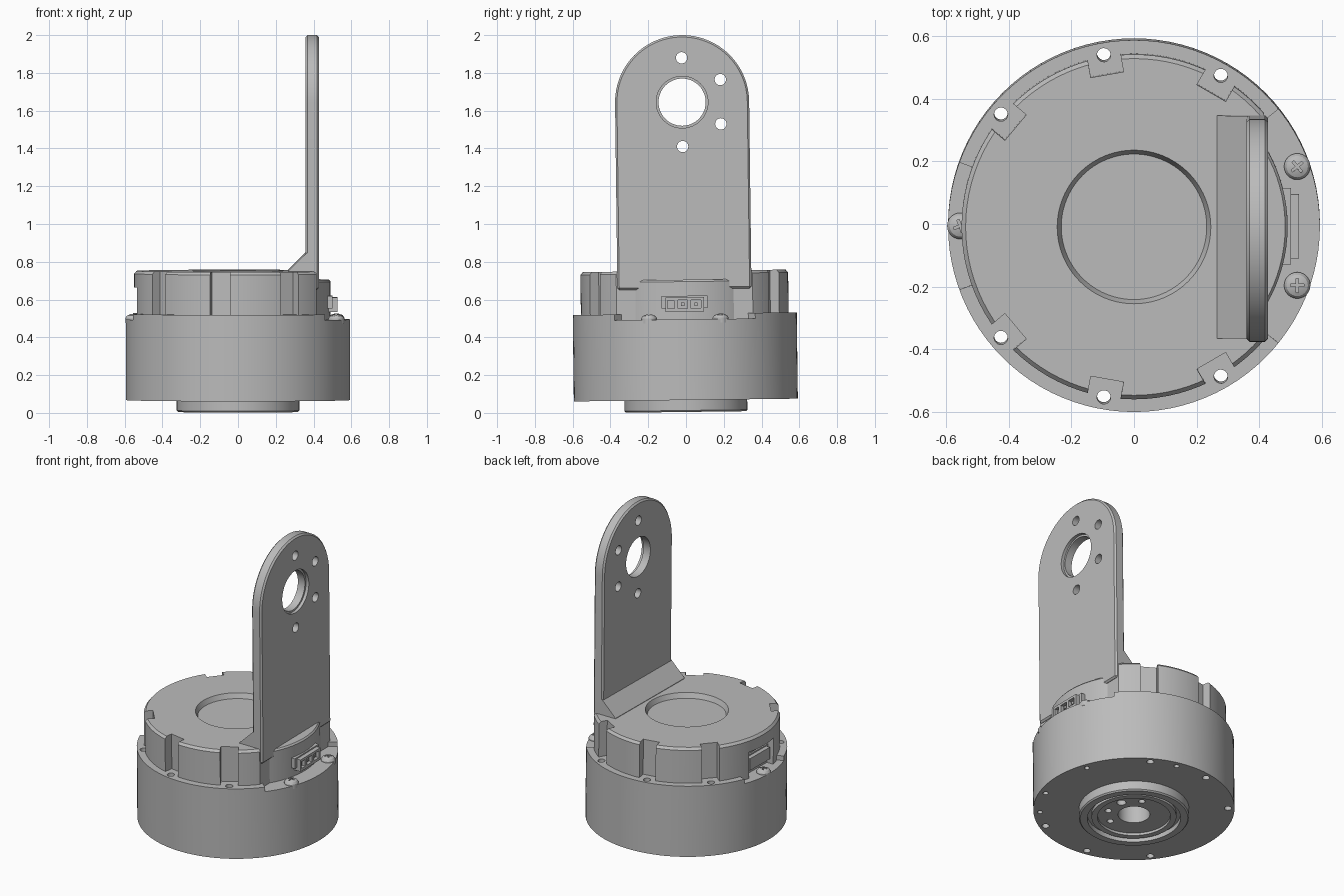
import bpy, bmesh
from math import radians, sin, cos, pi
from mathutils import Matrix

if "Cube" in bpy.data.objects:
    bpy.data.objects.remove(bpy.data.objects["Cube"])

grey = bpy.data.materials.new("machined grey")
grey.use_nodes = True
grey.diffuse_color = (0.5, 0.5, 0.5, 1)
grey.node_tree.nodes["Principled BSDF"].inputs["Base Color"].default_value = (0.5, 0.5, 0.5, 1)
parts = []


def finish(name, bm, keep=True):
    bmesh.ops.recalc_face_normals(bm, faces=bm.faces)
    mesh = bpy.data.meshes.new(name)
    bm.to_mesh(mesh)
    bm.free()
    ob = bpy.data.objects.new(name, mesh)
    bpy.context.collection.objects.link(ob)
    if keep:
        mesh.materials.append(grey)
        parts.append(ob)
    else:
        ob.hide_render = True
    return ob


def lathe(name, profile, steps=96, at=(0, 0, 0), keep=True):
    bm = bmesh.new()
    vs = [bm.verts.new((r, 0, z)) for r, z in profile]
    es = [bm.edges.new(p) for p in zip(vs, vs[1:])]
    bmesh.ops.spin(bm, geom=vs + es, cent=(0, 0, 0), axis=(0, 0, 1),
                   angle=2 * pi, steps=steps, use_merge=True)
    bmesh.ops.remove_doubles(bm, verts=bm.verts, dist=1e-5)
    bmesh.ops.translate(bm, verts=bm.verts, vec=at)
    return finish(name, bm, keep)


def prism(name, outline, lo, hi, matrix=Matrix(), keep=True):
    """Outline in the XY plane, extruded along Z, then placed by matrix."""
    bm = bmesh.new()
    face = bm.faces.new([bm.verts.new((u, v, lo)) for u, v in outline])
    top = bmesh.ops.extrude_face_region(bm, geom=[face])["geom"]
    bmesh.ops.translate(bm, vec=(0, 0, hi - lo),
                        verts=[g for g in top if isinstance(g, bmesh.types.BMVert)])
    bm.transform(matrix)
    return finish(name, bm, keep)


def box(name, x, y, z, matrix=Matrix(), keep=True):
    return prism(name, [(x[0], y[0]), (x[1], y[0]), (x[1], y[1]), (x[0], y[1])],
                 z[0], z[1], matrix, keep)


def arc(r, a, b, n, centre=(0, 0)):
    return [(centre[0] + r * cos(radians(a + (b - a) * i / n)),
             centre[1] + r * sin(radians(a + (b - a) * i / n))) for i in range(n + 1)]


def disc(r, lo, hi, at=(0, 0), matrix=Matrix(), n=24):
    return prism("cutter", arc(r, 0, 360, n, at)[:-1], lo, hi, matrix, False)


def turn(deg):
    return Matrix.Rotation(radians(deg), 4, "Z")


def apply(ob, mod):
    bpy.context.view_layer.objects.active = ob
    bpy.ops.object.modifier_apply(modifier=mod.name)


def cut(ob, cutters):
    for c in cutters:
        mod = ob.modifiers.new("cut", "BOOLEAN")
        mod.operation, mod.solver, mod.object = "DIFFERENCE", "EXACT", c
        apply(ob, mod)
        bpy.data.objects.remove(c)


# Base housing with the output hub stepped into its underside
base = lathe("base_housing", [
    (0, .2), (.094, .2), (.094, .03), (.215, .03), (.215, .014), (.25, .014),
    (.25, .035), (.275, .035), (.275, .005), (.317, .005), (.325, .013),
    (.325, .068), (.593, .068), (.593, .525), (0, .525)])
rim = .554
cutters = []
for middle, half in ((0, 39), (180, 20)):   # lowered ledges beside the sockets
    sector = arc(.7, middle - half, middle + half, 12) + arc(.47, middle + half, middle - half, 12)
    cutters.append(prism("cutter", sector, .495, .6, keep=False))
for a in (60, 100, 140, 220, 260, 300):     # through bolt holes
    cutters.append(disc(.022, 0, 1, (rim, 0), turn(a), 16))
for a in (20, 340, 77, 168, 193, 317):      # blind holes underneath
    cutters.append(disc(.016, 0, .12, (rim, 0), turn(a), 16))
for i in range(8):                          # hub bolt holes
    cutters.append(disc(.028 if i % 4 == 0 else .02, 0, .09, (.158, 0), turn(45 * i + 22), 16))
cut(base, cutters)

# Upper cap with a dished centre, bolt notches, flat side and socket window
cap = lathe("upper_cap", [
    (0, .45), (.55, .45), (.55, .737), (.537, .752), (.245, .752), (.232, .72), (0, .72)])
cutters = [box("cutter", (.493, .7), (-.053, .053), (.4, .9), turn(a), False)
           for a in (60, 100, 140, 220, 260, 300)]
cutters.append(box("cutter", (.415, .8), (-.6, .6), (.3, .9), keep=False))
cutters.append(box("cutter", (-.8, -.49), (-.125, .125), (.4, .665), keep=False))
cut(cap, cutters)

# Lower round boss that bulges out below the bracket
lathe("side_boss", [(0, .45), (.49, .45), (.49, .695), (.482, .705), (0, .705)])

# Upright bracket with rounded top, bearing hole and ring of bolt holes
upright = Matrix(((0, 0, 1, 0), (1, 0, 0, 0), (0, 1, 0, 0), (0, 0, 0, 1)))
half, eye = .355, 1.645
plate = prism("bracket_plate",
              [(-half, .655), (half, .655)] + arc(half, 0, 180, 48, (0, eye)),
              .358, .428, upright)
bev = plate.modifiers.new("edge", "BEVEL")
bev.width, bev.segments, bev.limit_method = .01, 1, "ANGLE"
apply(plate, bev)
cutters = [disc(.125, 0, 1, (0, eye), upright, 48), disc(.137, .408, 1, (0, eye), upright, 48)]
for x, y in arc(.235, 30, 330, 5, (0, eye)):
    cutters.append(disc(.03, 0, 1, (x, y), upright))
cut(plate, cutters)

# Sloping foot that braces the bracket on the cap
brace = Matrix(((1, 0, 0, 0), (0, 0, 1, 0), (0, 1, 0, 0), (0, 0, 0, 1)))
prism("bracket_foot", [(.265, .74), (.4, .74), (.4, .85), (.362, .85), (.265, .755)],
      -half, half, brace)

# Cable sockets on both sides
for side, deg in (("left", 0), ("right", 180)):
    spin = turn(deg)
    box(side + "_socket_shell", (.45, .5), (-.122, .122), (.555, .62), spin)
    socket = box(side + "_socket_body", (.45, .527), (-.102, .102), (.535, .612), spin)
    cut(socket, [box("cutter", (.505, .6), (y - w, y + w), (.553, .597), spin, False)
                 for y, w in ((-.073, .018), (-.01, .026), (.06, .026))])
    for y in (-.01, .06):
        box(side + "_socket_pin", (.48, .518), (y - .009, y + .009), (.566, .584), spin)

# Domed cross-head screws on the ledges
for i, a in enumerate((20, 180, 340)):
    pos = (rim * cos(radians(a)), rim * sin(radians(a)), .495)
    screw = lathe("ledge_screw_%d" % (i + 1), [
        (0, -.02), (.042, -.02), (.042, .008), (.034, .02), (.018, .027), (0, .029)], 24, pos)
    place = Matrix.Translation(pos) @ turn(a + 20)
    cut(screw, [box("cutter", (-l, l), (-w, w), (.014, .05), place, False)
                for l, w in ((.022, .004), (.004, .022))])

# Whole assembly leans very slightly; smooth the round walls
lean = Matrix.Rotation(.0125, 4, "X")
bpy.ops.object.select_all(action="DESELECT")
for ob in parts:
    ob.data.transform(lean)
    ob.select_set(True)
bpy.context.view_layer.objects.active = base
bpy.ops.object.shade_smooth_by_angle(angle=radians(25))
